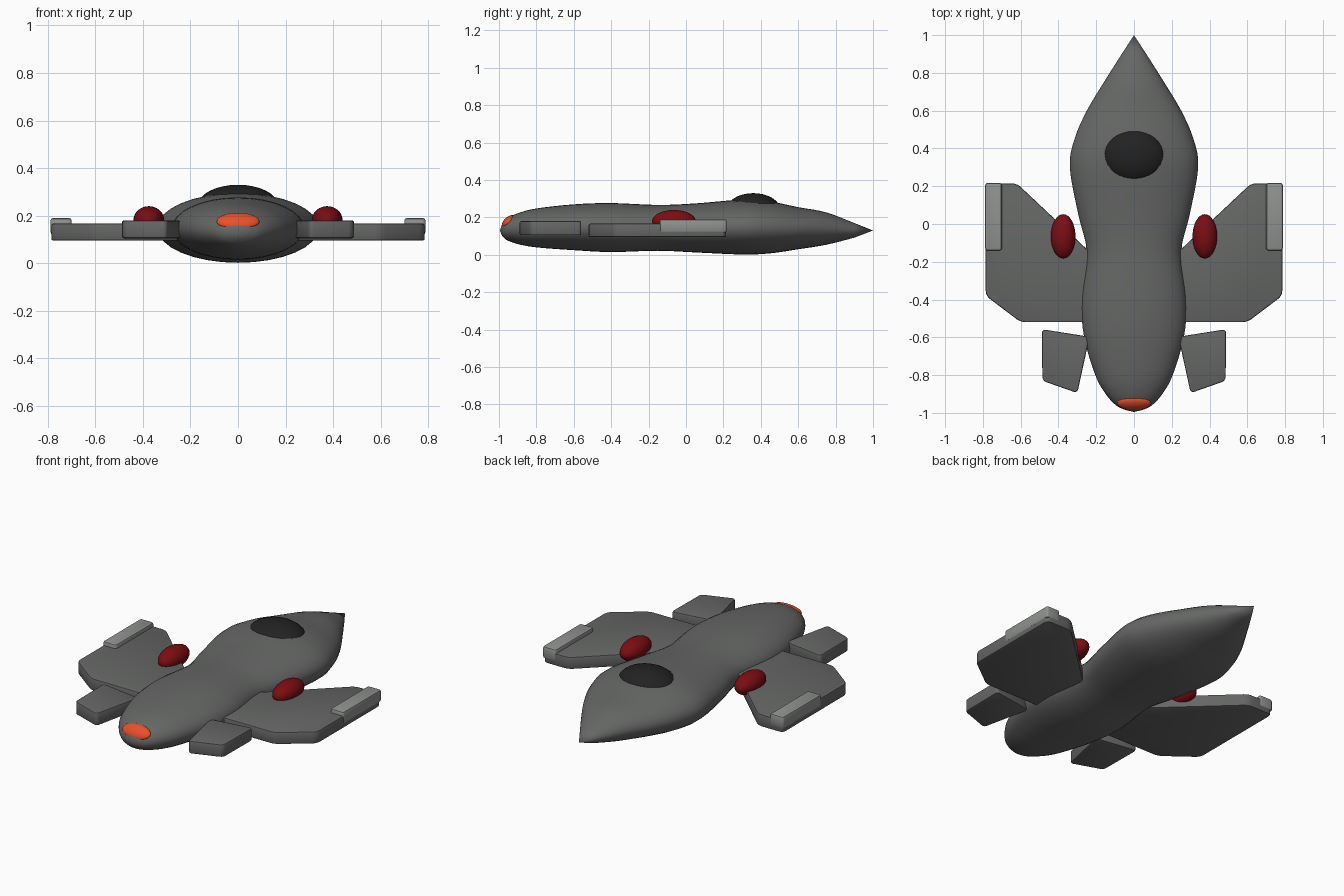
import bpy, bmesh, math
from mathutils import Vector

cube = bpy.data.objects.get("Cube")
if cube:
    bpy.data.objects.remove(cube, do_unlink=True)


def material(name, rgb):
    m = bpy.data.materials.new(name)
    m.use_nodes = True
    m.diffuse_color = (*rgb, 1)
    m.node_tree.nodes["Principled BSDF"].inputs["Base Color"].default_value = (*rgb, 1)
    return m


HULL = material("hull grey", (0.13, 0.135, 0.13))
RAIL = material("light grey", (0.28, 0.29, 0.28))
RED = material("dark red", (0.2, 0.004, 0.006))
ORANGE = material("glowing orange", (0.8, 0.08, 0.025))
GLASS = material("black glass", (0.016, 0.016, 0.016))


def finish(bm, name, mat, angle):
    bmesh.ops.recalc_face_normals(bm, faces=bm.faces)
    mesh = bpy.data.meshes.new(name)
    bm.to_mesh(mesh)
    bm.free()
    mesh.materials.append(mat)
    ob = bpy.data.objects.new(name, mesh)
    bpy.context.collection.objects.link(ob)
    bpy.ops.object.select_all(action="DESELECT")
    ob.select_set(True)
    bpy.context.view_layer.objects.active = ob
    bpy.ops.object.shade_smooth_by_angle(angle=math.radians(angle))
    return ob


def ellipsoid(name, centre, radii, mat, tilt=0):
    bm = bmesh.new()
    bmesh.ops.create_uvsphere(bm, u_segments=32, v_segments=16, radius=1)
    ob = finish(bm, name, mat, 40)
    ob.location, ob.scale = centre, radii
    ob.rotation_euler.x = tilt
    return ob


def plate(name, outline, bottom, top, mat, side, round_corner, edge):
    """Extruded outline with rounded plan corners and softened edges."""
    bm = bmesh.new()
    face = bm.faces.new([bm.verts.new((side * x, y, bottom)) for x, y in outline])
    new = bmesh.ops.extrude_face_region(bm, geom=[face])["geom"]
    bmesh.ops.translate(bm, vec=(0, 0, top - bottom),
                        verts=[v for v in new if isinstance(v, bmesh.types.BMVert)])
    upright = [e for e in bm.edges if abs(e.verts[0].co.z - e.verts[1].co.z) > 0.01]
    bmesh.ops.bevel(bm, geom=upright, offset=round_corner, segments=3,
                    profile=0.5, affect="EDGES")
    rims = [e for e in bm.edges if abs(e.verts[0].co.z - e.verts[1].co.z) < 0.001]
    bmesh.ops.bevel(bm, geom=rims, offset=edge, segments=2, profile=0.5, affect="EDGES")
    return finish(bm, name, mat, 35)


def spline(a, b, c, d, t):
    return 0.5 * (2 * b + (c - a) * t + (2 * a - 5 * b + 4 * c - d) * t * t
                  + (3 * b - a - 3 * c + d) * t ** 3)


# Fuselage: elliptical sections (y, half width, bottom, top) from tail to nose
stations = [Vector(s) for s in (
    (-0.985, 0.045, 0.105, 0.16), (-0.96, 0.095, 0.08, 0.19),
    (-0.9, 0.15, 0.058, 0.222), (-0.8, 0.205, 0.04, 0.248),
    (-0.6, 0.264, 0.025, 0.27), (-0.4, 0.278, 0.015, 0.277),
    (-0.15, 0.25, 0.022, 0.267), (0.05, 0.295, 0.013, 0.275),
    (0.3, 0.34, 0.002, 0.295), (0.45, 0.315, 0.008, 0.285),
    (0.6, 0.25, 0.03, 0.255), (0.75, 0.16, 0.054, 0.227), (0.9, 0.065, 0.092, 0.17))]
padded = [stations[0]] + stations + [stations[-1]]
sections = []
for i in range(len(stations) - 1):
    sections += [spline(*padded[i:i + 4], k / 4) for k in range(4)]
sections.append(stations[-1])

SIDES = 32
bm = bmesh.new()
rings = []
for y, half, low, high in sections:
    ring = []
    for k in range(SIDES):
        a = math.tau * k / SIDES
        ring.append(bm.verts.new((half * math.cos(a), y,
                                  (low + high) / 2 + (high - low) / 2 * math.sin(a))))
    rings.append(ring)
tail = bm.verts.new((0, -0.995, 0.13))
nose = bm.verts.new((0, 1, 0.13))
for k in range(SIDES):
    n = (k + 1) % SIDES
    for a, b in zip(rings, rings[1:]):
        bm.faces.new((a[k], a[n], b[n], b[k]))
    bm.faces.new((tail, rings[0][n], rings[0][k]))
    bm.faces.new((nose, rings[-1][k], rings[-1][n]))
finish(bm, "fuselage", HULL, 60)

# Canopy and engine glow
ellipsoid("canopy", (0, 0.36, 0.24), (0.17, 0.145, 0.09), GLASS)
ellipsoid("engine_glow", (0, -0.949, 0.176), (0.09, 0.045, 0.025), ORANGE, math.radians(45))

# Mirrored wings, tip rails, pods and tailplanes
wing = [(0.2, -0.18), (0.62, 0.215), (0.785, 0.215), (0.785, -0.38), (0.6, -0.52), (0.2, -0.52)]
rail = [(0.7, -0.14), (0.7, 0.217), (0.788, 0.217), (0.788, -0.14)]
tailplane = [(0.235, -0.597), (0.488, -0.557), (0.485, -0.83), (0.3, -0.895)]
for label, side in (("left", 1), ("right", -1)):
    plate(label + "_wing", wing, 0.095, 0.167, HULL, side, 0.025, 0.008)
    plate(label + "_tip_rail", rail, 0.12, 0.19, RAIL, side, 0.012, 0.01)
    plate(label + "_tailplane", tailplane, 0.105, 0.18, HULL, side, 0.02, 0.008)
    ellipsoid(label + "_pod", (side * 0.375, -0.065, 0.18), (0.065, 0.117, 0.06), RED)
